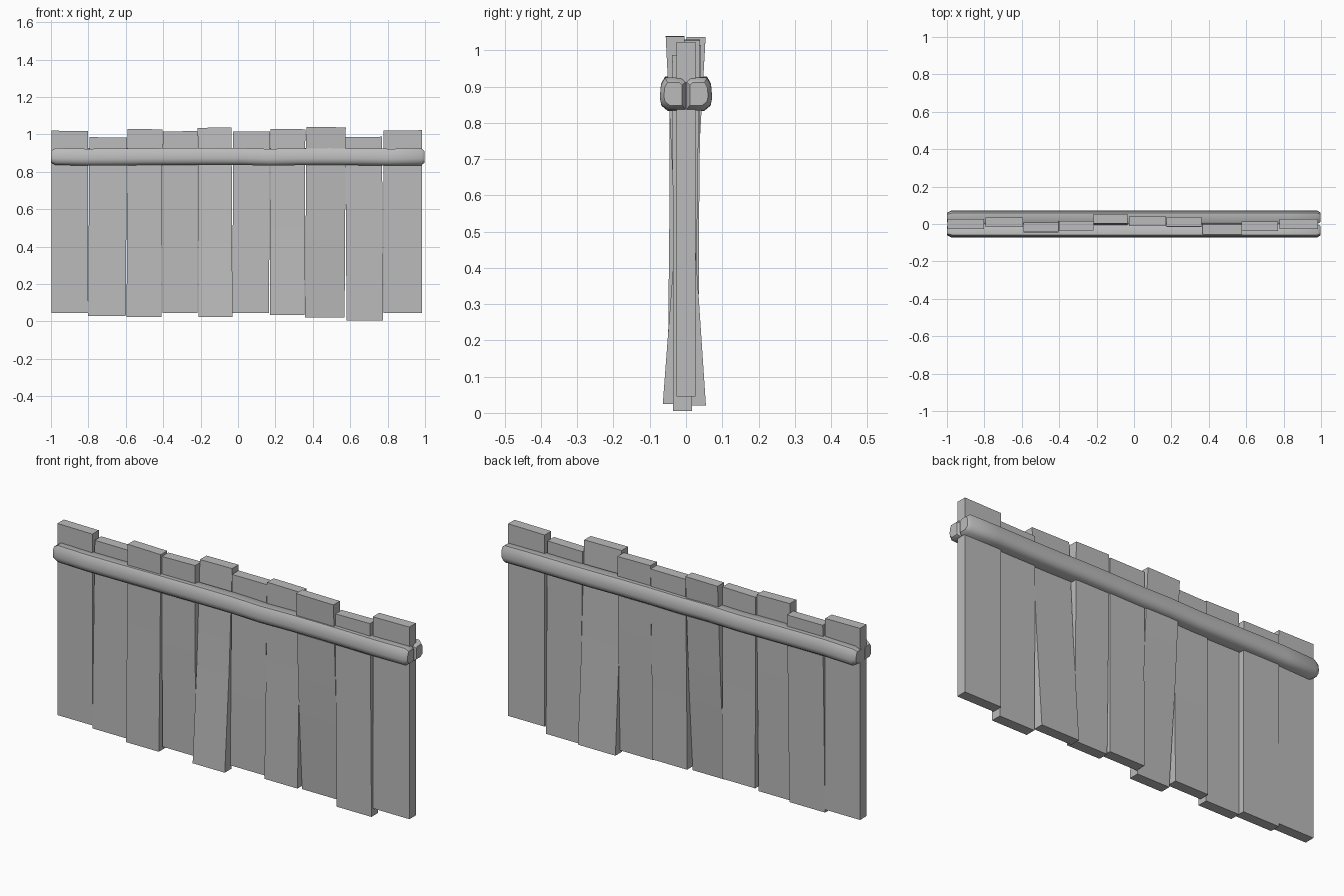
import bpy, bmesh, math, random

random.seed(4)
cube = bpy.data.objects.get("Cube")
if cube:
    bpy.data.objects.remove(cube, do_unlink=True)

# Single weathered grey
grey = bpy.data.materials.new("weathered grey")
grey.use_nodes = True
COLOUR = (0.5, 0.5, 0.5, 1)
grey.diffuse_color = COLOUR
grey.node_tree.nodes["Principled BSDF"].inputs["Base Color"].default_value = COLOUR


def loft(name, rings, smooth_angle):
    """Skin a list of equal-length point rings and cap both ends."""
    bm = bmesh.new()
    loops = [[bm.verts.new(p) for p in ring] for ring in rings]
    for a, b in zip(loops, loops[1:]):
        for i in range(len(a)):
            j = (i + 1) % len(a)
            bm.faces.new((a[i], a[j], b[j], b[i]))
    bm.faces.new(loops[0])
    bm.faces.new(loops[-1])
    bmesh.ops.recalc_face_normals(bm, faces=bm.faces)
    mesh = bpy.data.meshes.new(name)
    bm.to_mesh(mesh)
    bm.free()
    mesh.materials.append(grey)
    obj = bpy.data.objects.new(name, mesh)
    bpy.context.collection.objects.link(obj)
    bpy.ops.object.select_all(action="DESELECT")
    obj.select_set(True)
    bpy.context.view_layer.objects.active = obj
    bpy.ops.object.shade_smooth_by_angle(angle=math.radians(smooth_angle))
    return obj


# Planks: right edge x, bottom z, top z, depth centre at bottom, middle, top
PLANKS = [
    (-0.80, 0.045, 1.02, 0.0, 0.0, 0.0),
    (-0.595, 0.03, 0.985, 0.0, 0.005, 0.01),
    (-0.405, 0.025, 1.03, -0.025, -0.02, -0.018),
    (-0.215, 0.045, 1.015, -0.005, -0.008, -0.01),
    (-0.03, 0.025, 1.035, -0.038, 0.0, 0.028),
    (0.17, 0.045, 1.015, 0.008, 0.01, 0.015),
    (0.36, 0.035, 1.03, -0.005, 0.005, 0.012),
    (0.575, 0.02, 1.04, 0.029, -0.005, -0.03),
    (0.775, 0.005, 0.985, -0.01, -0.01, -0.012),
    (0.985, 0.045, 1.02, 0.0, 0.0, 0.0),
]
HALF = 0.026
LEVELS = 6
left = -1.0
for n, (right, low, high, y0, y1, y2) in enumerate(PLANKS):
    rings = []
    lean = random.uniform(-0.004, 0.004) if 0 < n < 9 else 0
    slope = random.uniform(-0.004, 0.004)
    for k in range(LEVELS + 1):
        t = k / LEVELS
        # bend through the three depth centres
        y = y0 + (y1 - y0) * 2 * t if t < 0.5 else y1 + (y2 - y1) * (2 * t - 1)
        z = low + (high - low) * t
        d = lean * (1 - 2 * t)
        a, b = left + 0.002 + d, right - 0.002 + d
        dz = slope if k == LEVELS else 0
        rings.append([(a, y - HALF, z), (b, y - HALF, z + dz),
                      (b, y + HALF, z + dz), (a, y + HALF, z)])
    loft(f"plank_{n + 1}", rings, 30)
    left = right

# Rails: chamfered bars that taper at both ends
PROFILE = [(0, 0.835), (0.05, 0.835), (0.068, 0.85), (0.072, 0.87),
           (0.069, 0.905), (0.058, 0.925), (0.012, 0.925), (0, 0.915)]
for name, side in (("front_rail", -1), ("back_rail", 1)):
    rings = []
    count = 12
    for k in range(count + 3):
        if k in (0, count + 2):
            x, size, wobble = (-1.0 if k == 0 else 0.997), 0.7, 0
        else:
            x, size = -0.975 + 1.955 * (k - 1) / count, 1
            wobble = random.uniform(-0.003, 0.003)
        rings.append([(x, side * (0.035 + (y - 0.035) * size),
                       0.88 + (z - 0.88) * size + wobble) for y, z in PROFILE])
    loft(name, rings, 40)
